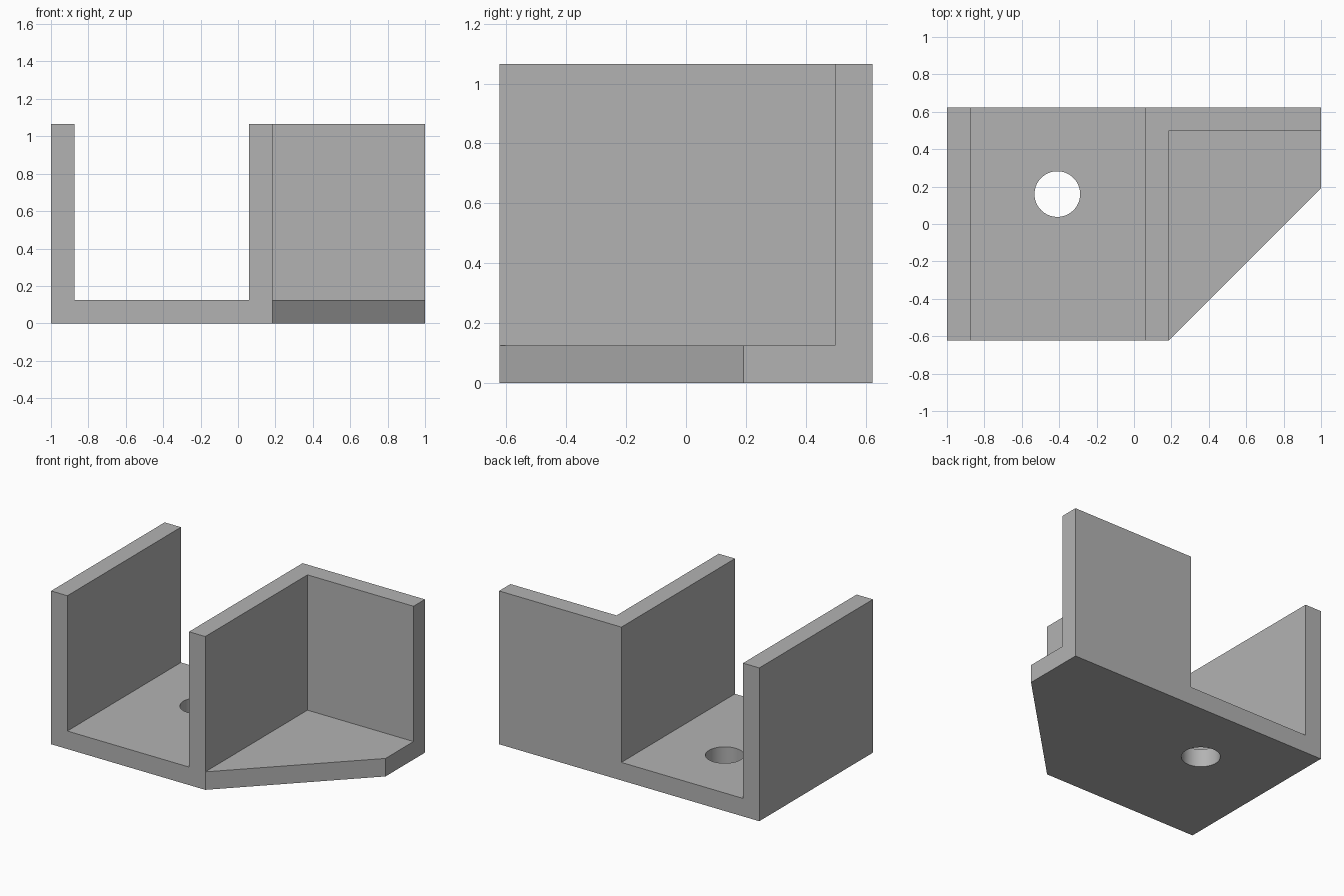
import bpy, bmesh, math

cube = bpy.data.objects.get("Cube")
if cube:
    bpy.data.objects.remove(cube, do_unlink=True)

T = 0.125                 # plate thickness
H = 1.065                 # wall height
X, Y = 1.0, 0.6235        # half width and half depth
MID = 0.06                # left-hand face of the middle wall
HOLE = (-0.41, 0.16)

grey = bpy.data.materials.new("plain grey")
grey.use_nodes = True
colour = (0.45, 0.45, 0.45, 1)
grey.diffuse_color = colour
grey.node_tree.nodes["Principled BSDF"].inputs["Base Color"].default_value = colour


def prism(name, outline, height):
    """Extrude a counter-clockwise outline up from the ground."""
    bm = bmesh.new()
    face = bm.faces.new([bm.verts.new((x, y, 0)) for x, y in outline])
    top = bmesh.ops.extrude_face_region(bm, geom=[face])["geom"]
    bmesh.ops.translate(bm, vec=(0, 0, height),
                        verts=[v for v in top if isinstance(v, bmesh.types.BMVert)])
    bmesh.ops.recalc_face_normals(bm, faces=bm.faces)
    mesh = bpy.data.meshes.new(name)
    bm.to_mesh(mesh)
    bm.free()
    mesh.materials.append(grey)
    obj = bpy.data.objects.new(name, mesh)
    bpy.context.collection.objects.link(obj)
    return obj


def combine(target, tool, operation):
    """Apply a boolean and remove the tool object."""
    mod = target.modifiers.new(operation.lower(), "BOOLEAN")
    mod.operation, mod.solver, mod.object = operation, "EXACT", tool
    bpy.ops.object.select_all(action="DESELECT")
    bpy.context.view_layer.objects.active = target
    target.select_set(True)
    bpy.ops.object.modifier_apply(modifier=mod.name)
    bpy.data.objects.remove(tool, do_unlink=True)


# Floor plate with the large chamfered corner
corner = MID + T
bracket = prism("bracket", [(-X, -Y), (corner, -Y), (X, -Y + X - corner), (X, Y), (-X, Y)], T)

# Outer wall, and L-shaped middle and back wall
outer_wall = prism("outer_wall", [(-X, -Y), (T - X, -Y), (T - X, Y), (-X, Y)], H)
corner_wall = prism("corner_wall", [(MID, -Y), (corner, -Y), (corner, Y - T),
                                    (X, Y - T), (X, Y), (MID, Y)], H)
combine(bracket, outer_wall, "UNION")
combine(bracket, corner_wall, "UNION")

# Round mounting hole
bpy.ops.mesh.primitive_cylinder_add(vertices=64, radius=0.122, depth=1, location=(*HOLE, 0))
hole_cutter = bpy.context.object
hole_cutter.name = "hole_cutter"
hole_cutter.data.materials.append(grey)
combine(bracket, hole_cutter, "DIFFERENCE")

# Merge coplanar faces and keep crisp edges
bm = bmesh.new()
bm.from_mesh(bracket.data)
bmesh.ops.remove_doubles(bm, verts=bm.verts, dist=0.0001)
bmesh.ops.dissolve_limit(bm, angle_limit=math.radians(1), verts=bm.verts, edges=bm.edges)
bm.to_mesh(bracket.data)
bm.free()
bpy.ops.object.shade_smooth_by_angle(angle=math.radians(30))
